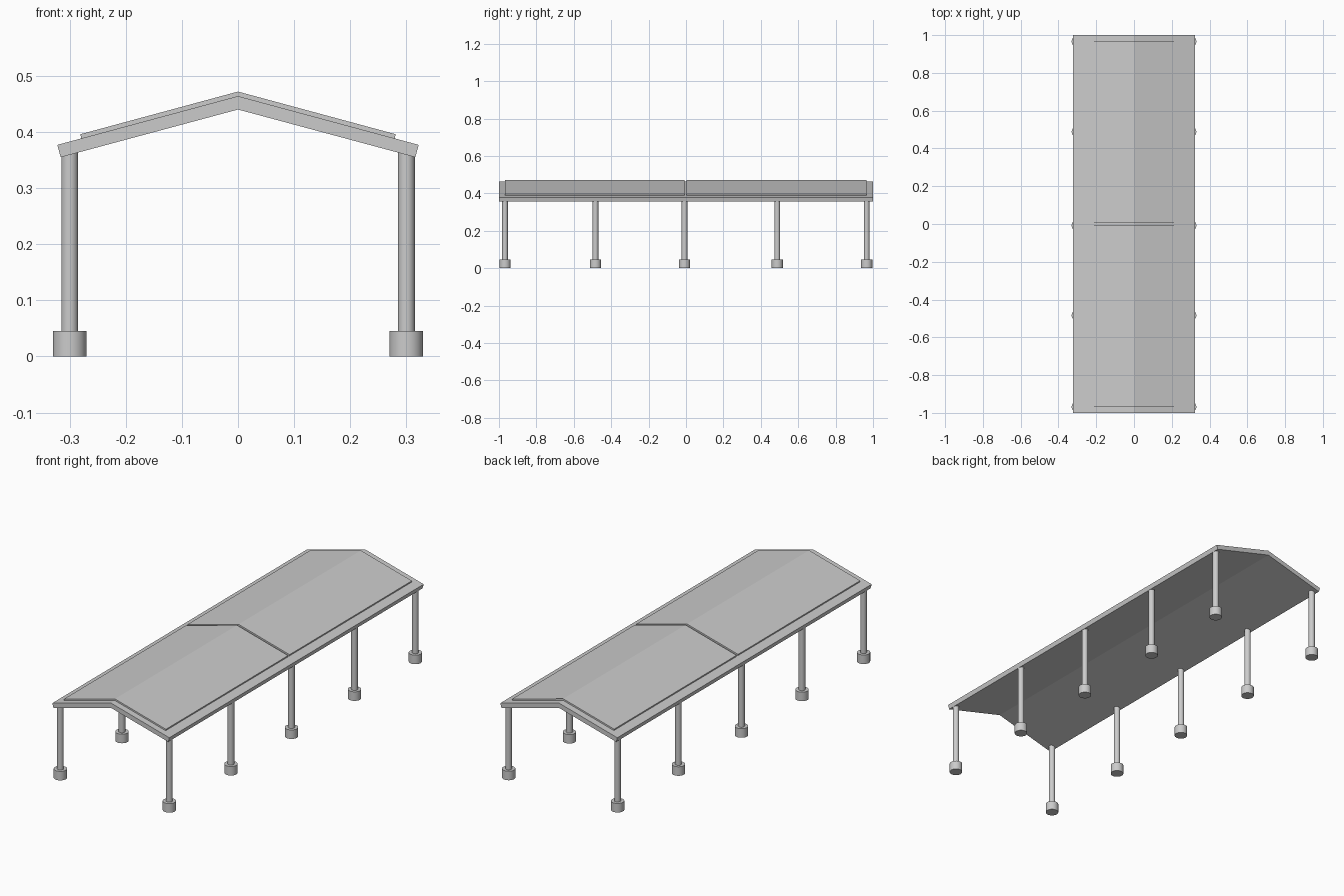
import bpy, bmesh

if "Cube" in bpy.data.objects:
    bpy.data.objects.remove(bpy.data.objects["Cube"])


def gable(name, profile, y0, y1):
    """Extrude a right-half gable profile, mirrored across x = 0, along y."""
    left = [(-x, z) for x, z in reversed(profile) if x > 0]
    outline = profile + left
    bm = bmesh.new()
    front = [bm.verts.new((x, y0, z)) for x, z in outline]
    back = [bm.verts.new((x, y1, z)) for x, z in outline]
    bm.faces.new(front)
    bm.faces.new(back[::-1])
    for i in range(len(outline)):
        j = (i + 1) % len(outline)
        bm.faces.new((front[i], back[i], back[j], front[j]))
    bmesh.ops.recalc_face_normals(bm, faces=bm.faces)
    mesh = bpy.data.meshes.new(name)
    bm.to_mesh(mesh)
    bm.free()
    obj = bpy.data.objects.new(name, mesh)
    bpy.context.collection.objects.link(obj)


def cylinder(name, x, y, z0, z1, radius):
    bpy.ops.mesh.primitive_cylinder_add(vertices=48, radius=radius, depth=z1 - z0,
                                        location=(x, y, (z0 + z1) / 2))
    bpy.context.object.name = name
    bpy.ops.object.shade_smooth_by_angle()


# Roof slab, running the full length
gable("roof_slab", [(0, 0.440), (0.316, 0.355), (0.322, 0.377), (0, 0.464)], -1, 1)

# Raised roof panels with a narrow gap between them
panel = [(0, 0.462), (0.279, 0.387), (0.281, 0.396), (0, 0.472)]
gable("front_roof_panel", panel, -0.968, -0.008)
gable("back_roof_panel", panel, 0.004, 0.966)

# Two rows of five posts, each on a round footing
for side, x in (("left", -0.3), ("right", 0.3)):
    for i, y in enumerate((-0.968, -0.484, -0.008, 0.488, 0.966)):
        cylinder(f"{side}_post_{i + 1}", x, y, 0.04, 0.367, 0.015)
        cylinder(f"{side}_footing_{i + 1}", x, y, 0, 0.045, 0.03)
